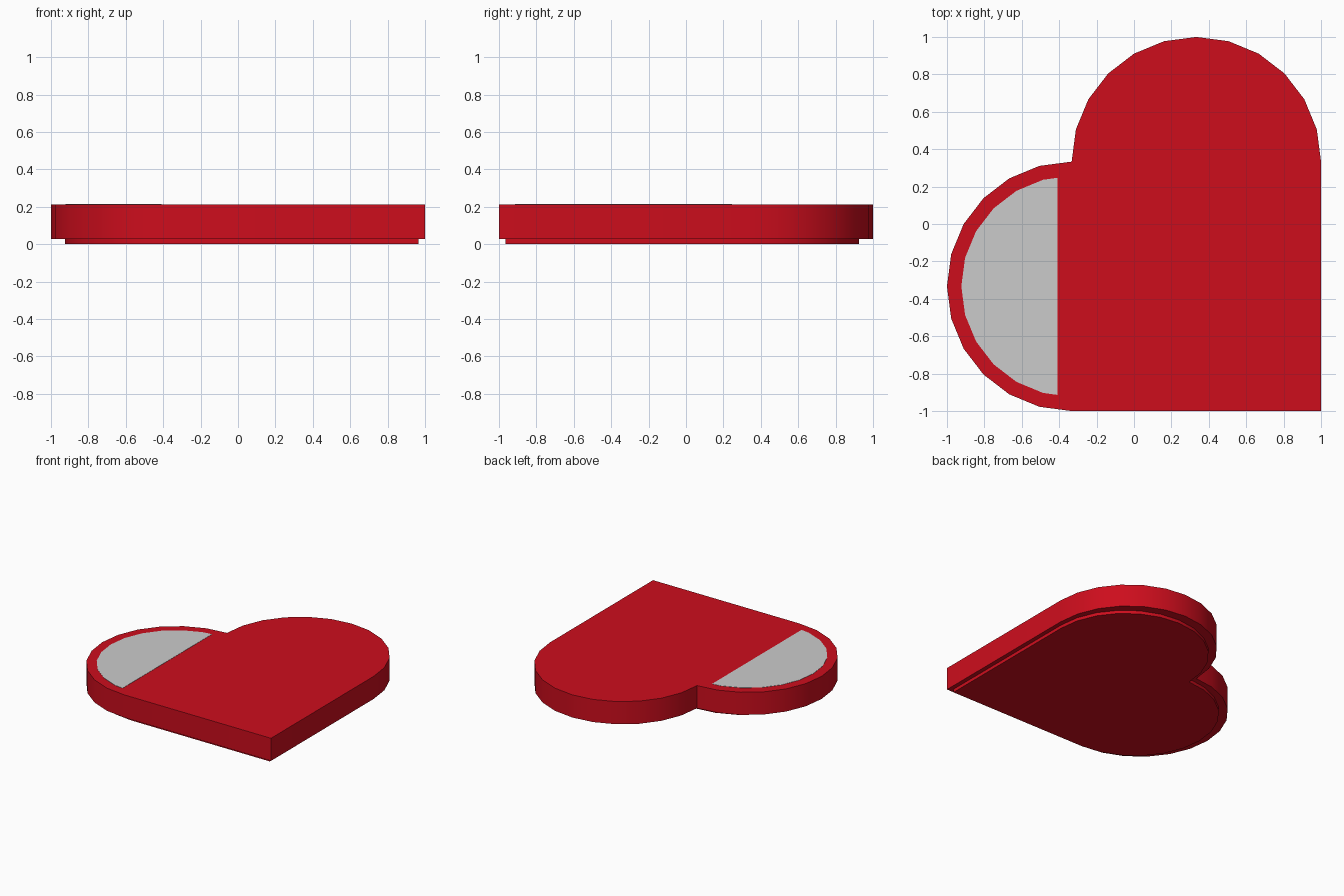
import bpy, bmesh
from math import sin, cos, radians

if "Cube" in bpy.data.objects:
    bpy.data.objects.remove(bpy.data.objects["Cube"])

R = 2 / 3   # lobe radius
C = 1 / 3   # lobe centre offset


def material(name, color):
    m = bpy.data.materials.new(name)
    m.diffuse_color = color
    m.use_nodes = True
    m.node_tree.nodes["Principled BSDF"].inputs["Base Color"].default_value = m.diffuse_color
    return m


def arc(cx, cy, r, start, end, step=15):
    return [(cx + r * cos(radians(a)), cy + r * sin(radians(a)))
            for a in range(start, end + 1, step)]


def prism(name, outline, z0, z1, mat=None):
    bm = bmesh.new()
    face = bm.faces.new([bm.verts.new((x, y, z0)) for x, y in outline])
    ext = bmesh.ops.extrude_face_region(bm, geom=[face])
    top = [g for g in ext["geom"] if isinstance(g, bmesh.types.BMVert)]
    bmesh.ops.translate(bm, verts=top, vec=(0, 0, z1 - z0))
    bmesh.ops.recalc_face_normals(bm, faces=bm.faces)
    mesh = bpy.data.meshes.new(name)
    bm.to_mesh(mesh)
    bm.free()
    ob = bpy.data.objects.new(name, mesh)
    bpy.context.collection.objects.link(ob)
    if mat:
        mesh.materials.append(mat)
    bpy.ops.object.select_all(action='DESELECT')
    ob.select_set(True)
    bpy.context.view_layer.objects.active = ob
    bpy.ops.object.shade_smooth_by_angle(angle=radians(30))
    return ob


red = material("red", (0.61, 0.004, 0.012, 1))

# Heart outline: square corner plus two half-circle lobes
heart = [(1, -1)] + arc(C, C, R, 0, 180) + arc(-C, -C, R, 90, 270)[1:]

# Thick heart body
prism("heart_body", heart, 0.027, 0.213, red)

# Smaller heart foot, slightly inset below the body
foot = [(0.02 + 0.945 * x, -0.02 + 0.945 * y) for x, y in heart]
prism("heart_foot", foot, 0.0, 0.03, red)

# Grey inlay on the left lobe, cut off straight on its inner side
cut = -0.41
half = 0.247 + C
inlay = [(cut, -C + half)] + arc(-C, -C, 0.59, 105, 255) + [(cut, -C - half)]
prism("lobe_inlay", inlay, 0.20, 0.215)
